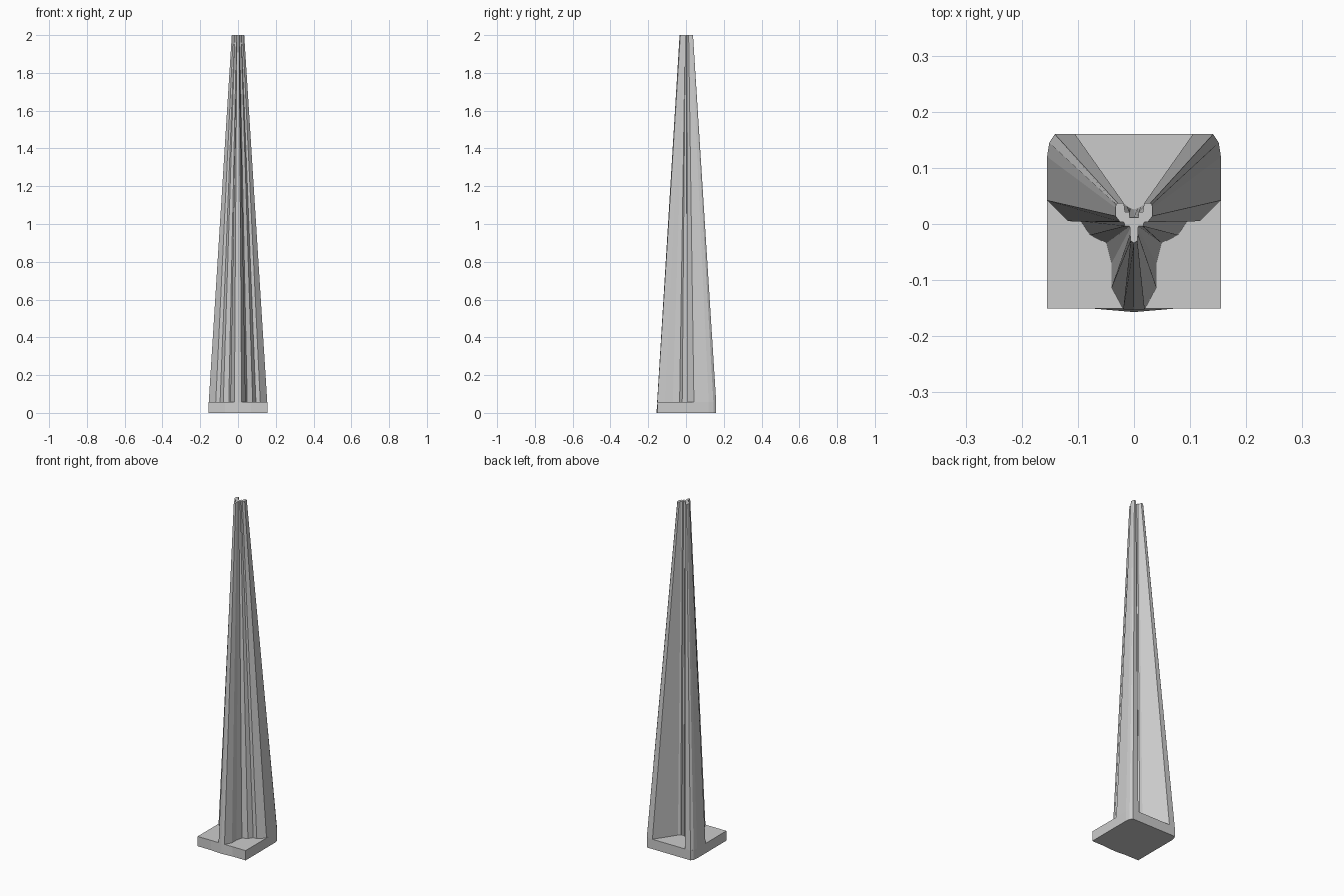
import bpy, bmesh

if "Cube" in bpy.data.objects:
    bpy.data.objects.remove(bpy.data.objects["Cube"])

SLAB_TOP = 0.057
HEIGHT = 2.0


def loft(name, rings):
    """Capped solid through matching closed rings of 3D points."""
    bm = bmesh.new()
    loops = [[bm.verts.new(p) for p in ring] for ring in rings]
    n = len(loops[0])
    for a, b in zip(loops, loops[1:]):
        for i in range(n):
            j = (i + 1) % n
            bm.faces.new((a[i], a[j], b[j], b[i]))
    caps = [bm.faces.new(loops[0][::-1]), bm.faces.new(loops[-1])]
    bmesh.ops.triangulate(bm, faces=caps)
    bmesh.ops.recalc_face_normals(bm, faces=bm.faces[:])
    mesh = bpy.data.meshes.new(name)
    bm.to_mesh(mesh)
    bm.free()
    obj = bpy.data.objects.new(name, mesh)
    bpy.context.collection.objects.link(obj)
    return obj


def mirrored_ring(half, z):
    """Half outline from front centre to back centre, mirrored in x."""
    left = [(-x, y) for x, y in reversed(half[1:-1])]
    return [(x, y, z) for x, y in half + left]


# Matching outline points: foot of the tower and its summit
profile = [
    ((0.000, -0.153), (0.000, -0.034)),
    ((0.019, -0.152), (0.006, -0.030)),
    ((0.040, -0.113), (0.007, -0.018)),
    ((0.040, -0.070), (0.007, -0.008)),
    ((0.049, -0.034), (0.008, -0.004)),
    ((0.078, -0.020), (0.016, -0.004)),
    ((0.095, 0.005), (0.018, 0.003)),
    ((0.118, 0.005), (0.025, 0.004)),
    ((0.155, 0.042), (0.033, 0.014)),
    ((0.155, 0.120), (0.033, 0.029)),
    ((0.151, 0.145), (0.032, 0.035)),
    ((0.141, 0.160), (0.029, 0.037)),
    ((0.105, 0.160), (0.018, 0.037)),
    ((0.024, 0.040), (0.016, 0.021)),
    ((0.012, 0.031), (0.008, 0.021)),
    ((0.006, 0.028), (0.008, 0.012)),
    ((0.000, 0.026), (0.000, 0.012)),
]
foot = [p[0] for p in profile]
summit = [p[1] for p in profile]

# Tapered three-winged shaft
loft("tapered_shaft", [mirrored_ring(foot, SLAB_TOP - 0.002),
                       mirrored_ring(summit, HEIGHT)])

# Base slab: clipped back corners, slightly pointed front at ground level
slab_back = [(0.155, -0.151), (0.155, 0.120), (0.151, 0.145),
             (0.141, 0.160), (0.0, 0.160)]
loft("base_slab", [mirrored_ring([(0, -0.157), (0.07, -0.151)] + slab_back, 0),
                   mirrored_ring([(0, -0.151), (0.07, -0.151)] + slab_back, SLAB_TOP)])
